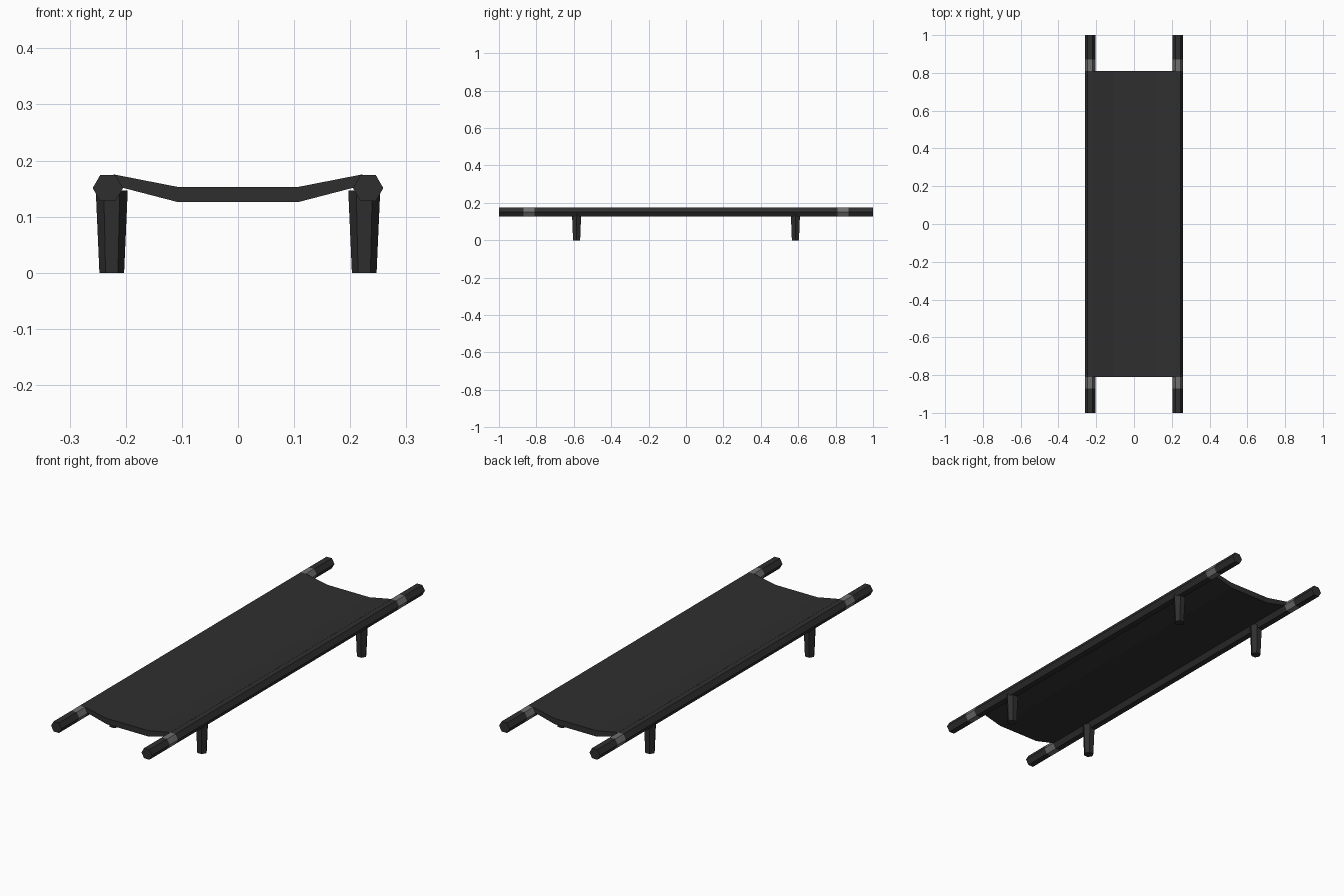
import bpy, bmesh, math

if "Cube" in bpy.data.objects:
    bpy.data.objects.remove(bpy.data.objects["Cube"])

def mat(name, v):
    m = bpy.data.materials.new(name)
    m.diffuse_color = (v, v, v, 1)
    m.use_nodes = True
    m.node_tree.nodes["Principled BSDF"].inputs["Base Color"].default_value = m.diffuse_color
    return m

BLACK = mat("black", 0.028)
GREY = mat("grey band", 0.16)

def loft(name, rings, mats, band=None):
    """Skin closed rings of points; band(i) gives the material of segment i."""
    bm = bmesh.new()
    vs = [[bm.verts.new(p) for p in r] for r in rings]
    n = len(rings[0])
    for i in range(len(vs) - 1):
        for j in range(n):
            k = (j + 1) % n
            f = bm.faces.new((vs[i][j], vs[i][k], vs[i + 1][k], vs[i + 1][j]))
            f.material_index = band(i) if band else 0
    bm.faces.new(vs[0])
    bm.faces.new(vs[-1])
    bmesh.ops.recalc_face_normals(bm, faces=bm.faces)
    me = bpy.data.meshes.new(name)
    bm.to_mesh(me)
    bm.free()
    ob = bpy.data.objects.new(name, me)
    bpy.context.collection.objects.link(ob)
    for m in mats:
        me.materials.append(m)
    return ob

HEX = [(math.cos(a * math.pi / 3), math.sin(a * math.pi / 3)) for a in range(6)]

for side, s in (("left", -1), ("right", 1)):
    # carrying poles with a grey band near each handle
    ys = (-1, -0.87, -0.81, 0.81, 0.87, 1)
    loft(side + "_pole",
         [[(s * 0.232 + 0.027 * c, y, 0.151 + 0.027 * d) for c, d in HEX] for y in ys],
         [BLACK, GREY], lambda i: 1 if i in (1, 3) else 0)
    # tapered six-sided legs
    for end, e in (("front", -1), ("back", 1)):
        loft(f"{side}_{end}_leg",
             [[(s * 0.225 + r * c, e * 0.585 + r * d, z) for c, d in HEX]
              for z, r in ((0, 0.022), (0.147, 0.0285))], [BLACK])

# sagging canvas between the poles
top = [(-0.222, 0.1755), (-0.107, 0.153), (0.107, 0.153), (0.222, 0.1755)]
under = [(0.207, 0.152), (0.107, 0.126), (-0.107, 0.126), (-0.207, 0.152)]
loft("canvas", [[(x, y, z) for x, z in top + under] for y in (-0.81, 0.81)], [BLACK])
